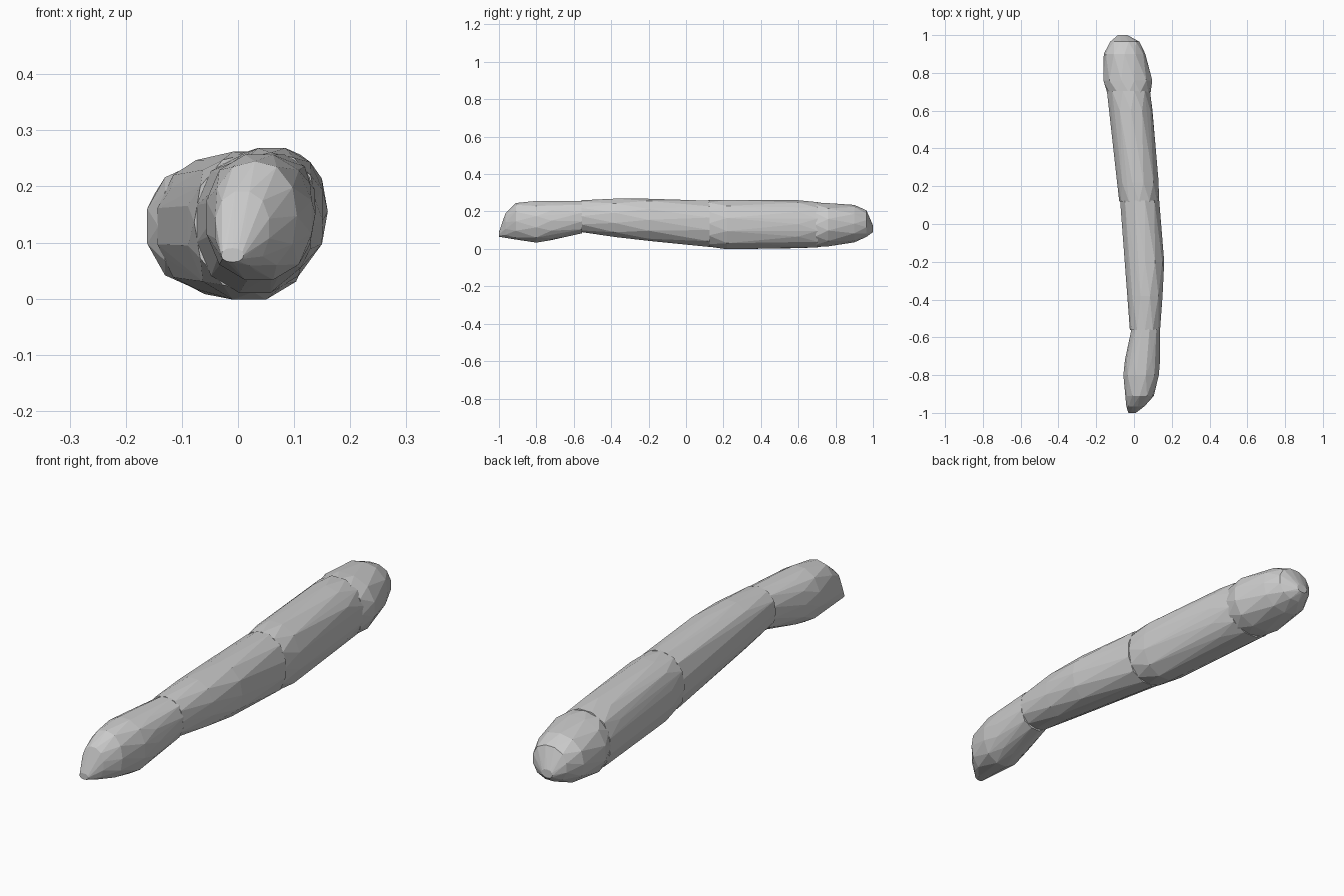
import bpy, bmesh, math


def segment(name, rings, sides=12):
    """Convex faceted chunk through oval rings (y, x_min, x_max, z_min, z_max)."""
    bm = bmesh.new()
    for k, (y, x0, x1, z0, z1) in enumerate(rings):
        # alternate rings are turned half a step to give triangular facets
        turn = 0.5 * (k % 2)
        grow = 1 / math.cos(math.pi / sides) if turn else 1.0
        for i in range(sides):
            a = 2 * math.pi * (i + turn) / sides
            # slightly squared oval
            c, s = math.cos(a), math.sin(a)
            p = (abs(c) ** 2.3 + abs(s) ** 2.3) ** (-1 / 2.3)
            bm.verts.new(((x0 + x1) / 2 + c * p * grow * (x1 - x0) / 2, y,
                          (z0 + z1) / 2 + s * p * grow * (z1 - z0) / 2))
    hull = bmesh.ops.convex_hull(bm, input=bm.verts[:])
    junk = {g for g in hull["geom_interior"] + hull["geom_unused"]
            if isinstance(g, bmesh.types.BMVert)}
    bmesh.ops.delete(bm, geom=list(junk), context='VERTS')
    bmesh.ops.recalc_face_normals(bm, faces=bm.faces[:])
    mesh = bpy.data.meshes.new(name)
    bm.to_mesh(mesh)
    bm.free()
    obj = bpy.data.objects.new(name, mesh)
    bpy.context.collection.objects.link(obj)
    return obj


# Tapered front tip, undercut toward the bottom
segment("front_tip", [
    (-1.00, -0.03, 0.01, 0.065, 0.09),
    (-0.965, -0.04, 0.055, 0.06, 0.19),
    (-0.91, -0.045, 0.105, 0.05, 0.245),
    (-0.80, -0.055, 0.13, 0.035, 0.255),
    (-0.72, -0.048, 0.138, 0.047, 0.255),
    (-0.555, -0.012, 0.136, 0.085, 0.256),
])

# Front half of the shaft
segment("front_shaft", [
    (-0.56, -0.022, 0.138, 0.09, 0.26),
    (-0.38, -0.030, 0.150, 0.065, 0.267),
    (-0.20, -0.042, 0.160, 0.043, 0.268),
    (0.125, -0.072, 0.132, 0.012, 0.256),
])

# Rear half of the shaft
segment("rear_shaft", [
    (0.12, -0.078, 0.132, 0.012, 0.26),
    (0.22, -0.088, 0.129, 0.0, 0.26),
    (0.60, -0.130, 0.098, 0.004, 0.26),
    (0.705, -0.142, 0.083, 0.010, 0.248),
])

# Rounded rear end
segment("rear_end", [
    (0.695, -0.142, 0.088, 0.010, 0.248),
    (0.76, -0.160, 0.095, 0.015, 0.243),
    (0.90, -0.160, 0.060, 0.035, 0.235),
    (0.965, -0.125, 0.028, 0.065, 0.205),
    (1.00, -0.085, -0.035, 0.09, 0.125),
])
